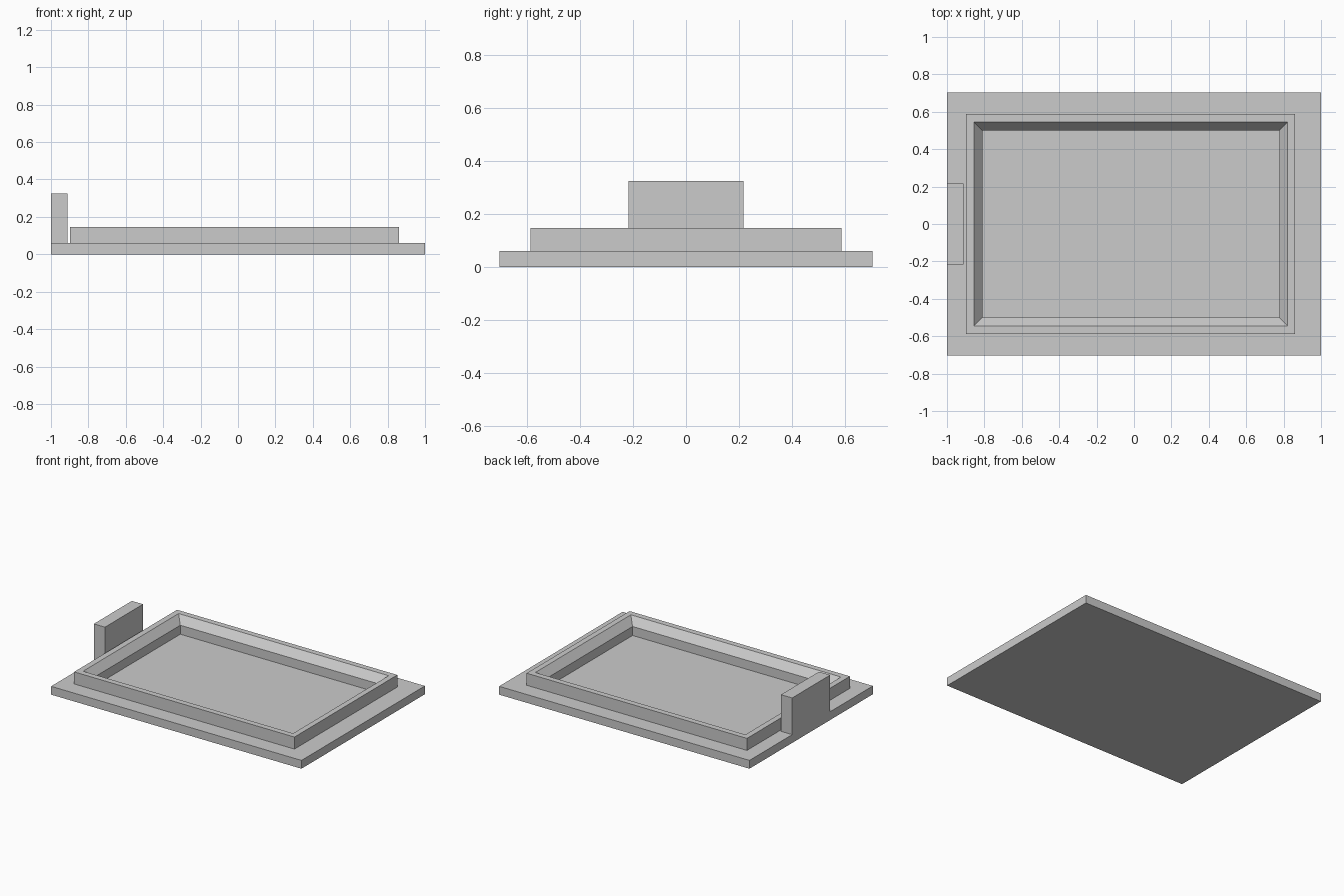
import bpy, bmesh

if "Cube" in bpy.data.objects:
    bpy.data.objects.remove(bpy.data.objects["Cube"])

grey = bpy.data.materials.new("light_grey")
grey.diffuse_color = (0.6, 0.6, 0.6, 1)
grey.use_nodes = True
grey.node_tree.nodes["Principled BSDF"].inputs["Base Color"].default_value = grey.diffuse_color


def stacked_rectangles(name, levels):
    """Join rectangles (x0, x1, half_depth, z) in order and cap both ends."""
    bm = bmesh.new()
    loops = []
    for x0, x1, d, z in levels:
        corners = [(x0, -d), (x1, -d), (x1, d), (x0, d)]
        loops.append([bm.verts.new((x, y, z)) for x, y in corners])
    for a, b in zip(loops, loops[1:]):
        for i in range(4):
            j = (i + 1) % 4
            bm.faces.new((a[i], a[j], b[j], b[i]))
    bm.faces.new(loops[0][::-1])
    bm.faces.new(loops[-1])
    bmesh.ops.recalc_face_normals(bm, faces=bm.faces)
    mesh = bpy.data.meshes.new(name)
    bm.to_mesh(mesh)
    bm.free()
    mesh.materials.append(grey)
    obj = bpy.data.objects.new(name, mesh)
    bpy.context.collection.objects.link(obj)
    return obj


# Base plate with raised rim, bevelled opening and recessed floor
stacked_rectangles("tray", [
    (-1.0, 1.0, 0.704, 0.0),
    (-1.0, 1.0, 0.704, 0.06),
    (-0.898, 0.862, 0.587, 0.06),
    (-0.898, 0.862, 0.587, 0.147),
    (-0.856, 0.822, 0.545, 0.147),
    (-0.811, 0.777, 0.50, 0.092),
    (-0.811, 0.777, 0.50, 0.027),
])

# Upright tab on the left edge
stacked_rectangles("end_tab", [
    (-1.0, -0.911, 0.217, 0.06),
    (-1.0, -0.911, 0.217, 0.325),
])
